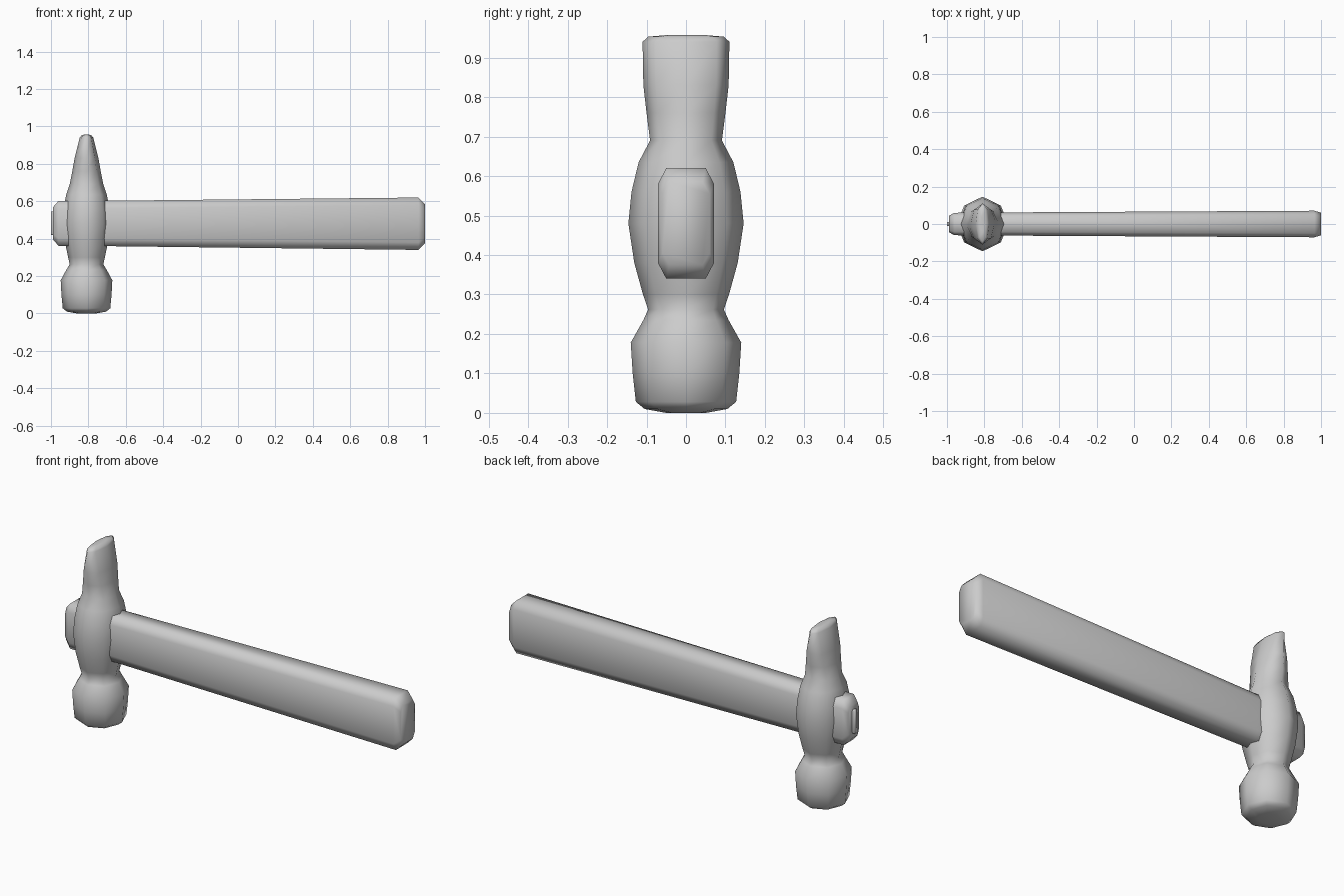
import bpy, bmesh, math


def loft(name, rings):
    """Skin a list of equal-length point rings, with closed ends."""
    bm = bmesh.new()
    loops = [[bm.verts.new(p) for p in ring] for ring in rings]
    n = len(loops[0])
    for a, b in zip(loops, loops[1:]):
        for i in range(n):
            j = (i + 1) % n
            bm.faces.new((a[i], a[j], b[j], b[i]))
    bm.faces.new(loops[0][::-1])
    bm.faces.new(loops[-1])
    bmesh.ops.recalc_face_normals(bm, faces=bm.faces)
    mesh = bpy.data.meshes.new(name)
    bm.to_mesh(mesh)
    bm.free()
    mesh.shade_smooth()
    obj = bpy.data.objects.new(name, mesh)
    bpy.context.collection.objects.link(obj)
    return obj


HEAD_X = -0.81


def head_ring(z, rx, ry):
    return [(HEAD_X + rx * math.cos(i * math.pi / 4),
             ry * math.sin(i * math.pi / 4), z) for i in range(8)]


def bar_ring(x, z0, z1, hy, cy, cz):
    """Rectangle across x with chamfered corners."""
    return [(x, y, z) for y, z in (
        (-hy + cy, z0), (hy - cy, z0), (hy, z0 + cz), (hy, z1 - cz),
        (hy - cy, z1), (-hy + cy, z1), (-hy, z1 - cz), (-hy, z0 + cz))]


# Head: striking face, neck, swollen eye, wedge-shaped peen
head_profile = [
    (0.00, 0.050, 0.050), (0.010, 0.105, 0.105), (0.028, 0.127, 0.127),
    (0.100, 0.134, 0.135), (0.178, 0.138, 0.140), (0.235, 0.107, 0.108),
    (0.262, 0.090, 0.096), (0.300, 0.098, 0.109), (0.380, 0.115, 0.131),
    (0.480, 0.126, 0.146), (0.560, 0.122, 0.138), (0.635, 0.109, 0.120),
    (0.690, 0.090, 0.091), (0.760, 0.076, 0.100), (0.830, 0.064, 0.108),
    (0.940, 0.036, 0.110), (0.953, 0.026, 0.096), (0.957, 0.010, 0.050),
]
loft("hammer_head", [head_ring(*p) for p in head_profile])

# Handle: chamfered bar, slightly thicker towards the grip end
loft("handle", [
    bar_ring(-0.988, 0.395, 0.570, 0.045, 0.012, 0.03),
    bar_ring(-0.960, 0.362, 0.602, 0.060, 0.018, 0.04),
    bar_ring(-0.690, 0.360, 0.603, 0.062, 0.020, 0.04),
    bar_ring(0.965, 0.340, 0.620, 0.071, 0.021, 0.04),
    bar_ring(1.000, 0.375, 0.585, 0.060, 0.018, 0.03),
])

# Wedge driven into the handle end
loft("wedge", [
    bar_ring(-1.000, 0.420, 0.545, 0.012, 0.003, 0.006),
    bar_ring(-0.950, 0.420, 0.545, 0.012, 0.003, 0.006),
])
